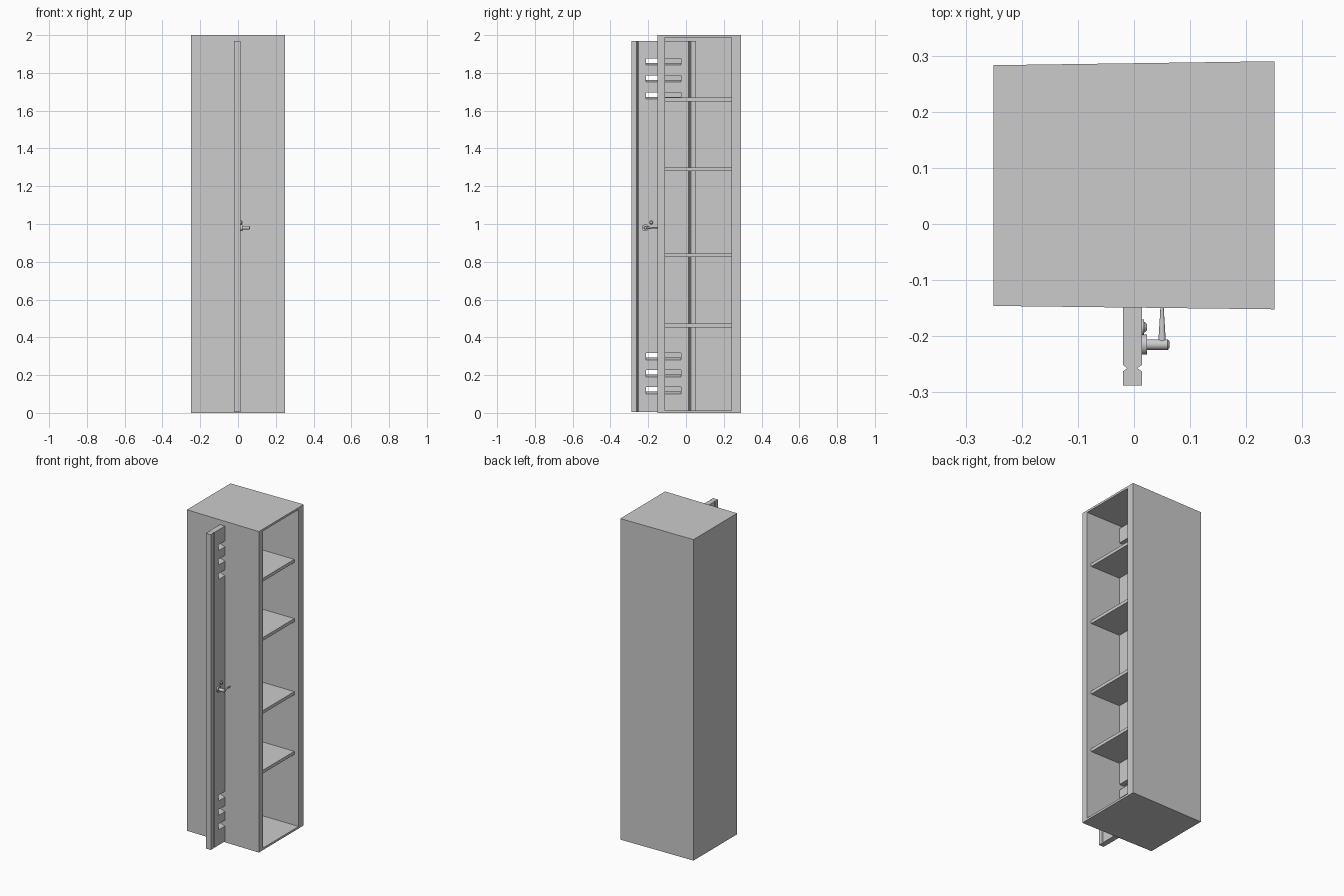
import bpy, bmesh, math
from mathutils import Vector

if "Cube" in bpy.data.objects:
    bpy.data.objects.remove(bpy.data.objects["Cube"])


def prism(name, pts, lo, hi, axis='Z'):
    """Extrude a 2D outline along Z (points x,y) or Y (points x,z)."""
    bm = bmesh.new()
    def place(a, b, h):
        return (a, b, h) if axis == 'Z' else (a, h, b)
    bottom = [bm.verts.new(place(a, b, lo)) for a, b in pts]
    top = [bm.verts.new(place(a, b, hi)) for a, b in pts]
    n = len(pts)
    bm.faces.new(bottom)
    bm.faces.new(top)
    for i in range(n):
        j = (i + 1) % n
        bm.faces.new((bottom[i], bottom[j], top[j], top[i]))
    bmesh.ops.recalc_face_normals(bm, faces=bm.faces)
    me = bpy.data.meshes.new(name)
    bm.to_mesh(me)
    bm.free()
    ob = bpy.data.objects.new(name, me)
    bpy.context.collection.objects.link(ob)
    return ob


def rod(name, start, end, r1, r2, sides=24):
    """Round bar or cone between two points."""
    a, b = Vector(start), Vector(end)
    bpy.ops.mesh.primitive_cone_add(vertices=sides, radius1=r1, radius2=r2,
                                    depth=(b - a).length, location=(a + b) / 2)
    ob = bpy.context.object
    ob.name = name
    ob.rotation_euler = (b - a).to_track_quat('Z', 'Y').to_euler()
    bpy.ops.object.shade_smooth_by_angle(angle=math.radians(35))
    return ob


def cut(target, cutter):
    """Subtract cutter from target, then remove the cutter."""
    mod = target.modifiers.new("cut", 'BOOLEAN')
    mod.operation = 'DIFFERENCE'
    mod.solver = 'EXACT'
    mod.object = cutter
    bpy.context.view_layer.objects.active = target
    bpy.ops.object.modifier_apply(modifier=mod.name)
    bpy.data.objects.remove(cutter)


# Cabinet shell, slightly deeper on the open side
cabinet = prism("cabinet",
                [(-.25, -.146), (.25, -.152), (.25, .29), (-.25, .283)], 0, 2)
cut(cabinet, prism("cavity_cutter",
                   [(-.235, -.11), (.3, -.11), (.3, .24), (-.235, .24)],
                   .013, 1.987))

# Shelves
for i, z in enumerate((.463, .835, 1.29, 1.659)):
    prism(f"shelf_{i + 1}",
          [(-.24, -.115), (.22, -.115), (.22, .245), (-.24, .245)],
          z - .01, z + .01)

# Door panel with vertical V grooves on both faces
X0, X1, Y0, Y1 = -.02, .014, -.288, .053
grooves = (-.257, .02)
outline = [(X1, Y0)]
for g in grooves:
    outline += [(X1, g - .006), (X1 - .008, g), (X1, g + .006)]
outline += [(X1, Y1), (X0, Y1)]
for g in reversed(grooves):
    outline += [(X0, g + .006), (X0 + .008, g), (X0, g - .006)]
outline.append((X0, Y0))
door = prism("door", outline, .005, 1.97)

# Vent slots with sloping sills
for z in (.12, .21, .30, 1.68, 1.77, 1.86):
    cut(door, prism("vent_cutter",
                    [(-.022, z - .006), (.016, z - .02),
                     (.016, z + .017), (-.022, z + .017)],
                    -.211, -.026, 'Y'))

# Lever handle
HY, HZ = -.215, .98
rod("handle_rose", (.012, HY, HZ), (.023, HY, HZ), .018, .018)
rod("handle_stem", (.02, HY, HZ), (.06, HY, HZ), .0095, .0095)
rod("handle_cap", (.06, HY, HZ), (.063, HY, HZ), .0095, .006)
rod("handle_lever", (.05, HY, HZ), (.05, -.15, HZ), .007, .003)

# Lock
LY, LZ = -.184, 1.008
rod("lock_plate", (.012, LY, LZ), (.018, LY, LZ), .014, .014)
rod("lock_core", (.018, LY, LZ), (.023, LY, LZ), .01, .006)
